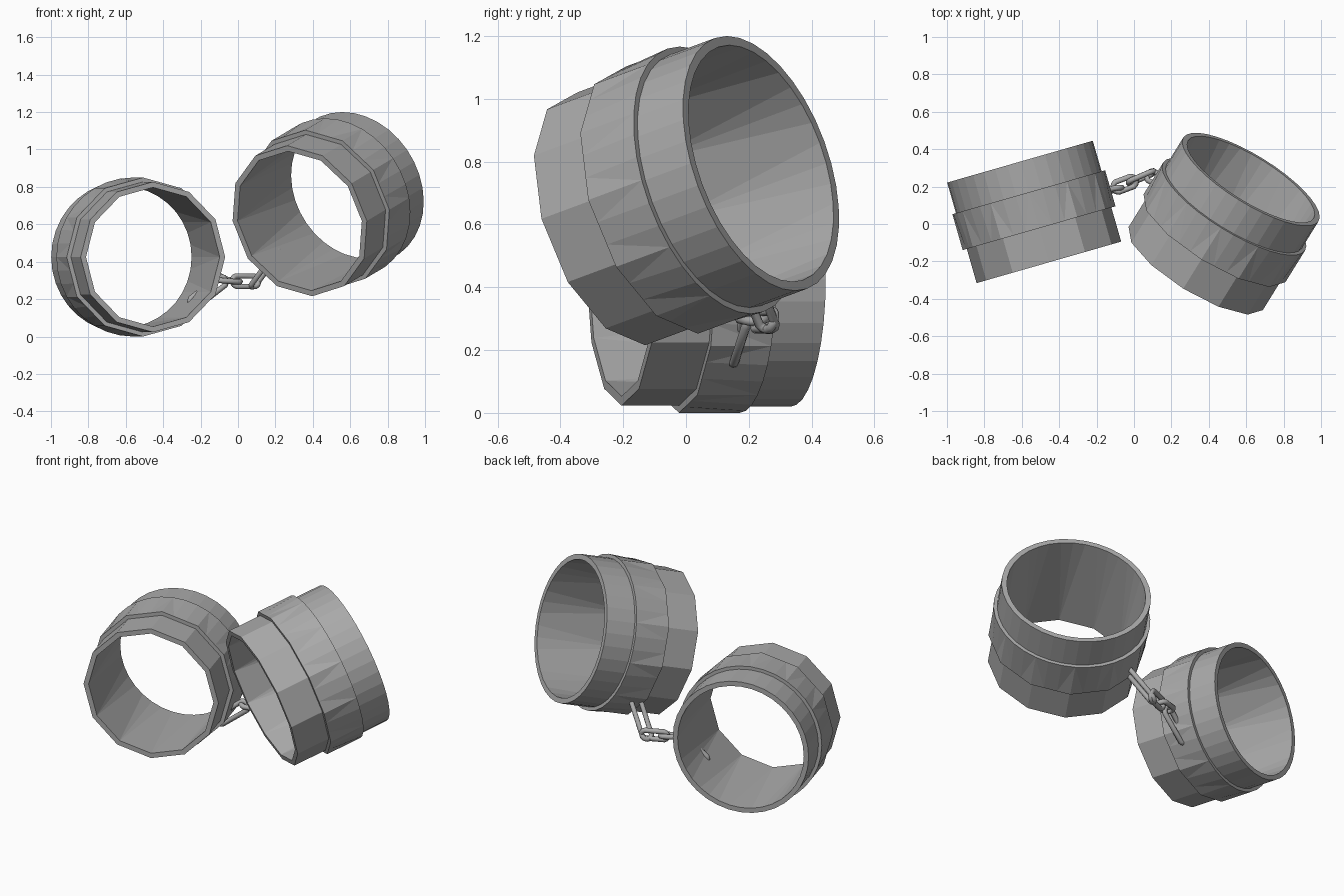
import bpy
import bmesh
from math import pi, cos, sin, radians
from mathutils import Vector, Matrix

if "Cube" in bpy.data.objects:
    bpy.data.objects.remove(bpy.data.objects["Cube"], do_unlink=True)

steel = bpy.data.materials.new("grey_steel")
steel.use_nodes = True
colour = (0.4, 0.4, 0.4, 1)
steel.diffuse_color = colour
steel.node_tree.nodes["Principled BSDF"].inputs["Base Color"].default_value = colour

SIDES, SPLIT = 12, 3     # coarse front polygon, each side split for the round back


def frame(start, end):
    """Unit axis from start to end with two vectors square to it."""
    axis = (Vector(end) - Vector(start)).normalized()
    up = Vector((0, 0, 1))
    up = (up - axis * up.dot(axis)).normalized()
    return axis, axis.cross(up).normalized(), up


def finish(bm, name):
    bmesh.ops.recalc_face_normals(bm, faces=bm.faces)
    mesh = bpy.data.meshes.new(name)
    bm.to_mesh(mesh)
    bm.free()
    mesh.materials.append(steel)
    obj = bpy.data.objects.new(name, mesh)
    bpy.context.collection.objects.link(obj)
    return obj


def skin(bm, rings):
    """Join closed rings of points into a closed loop of quads."""
    loops = [[bm.verts.new(p) for p in ring] for ring in rings]
    for a, b in zip(loops, loops[1:] + loops[:1]):
        for i in range(len(a)):
            j = (i + 1) % len(a)
            bm.faces.new((a[i], a[j], b[j], b[i]))


# Cuff section: distance along axis, radius, whether the ring is coarse
SECTION = [(0, 0.372, True), (0, 0.402, True), (0.19, 0.402, True),
           (0.19, 0.425, True), (0.39, 0.425, False), (0.39, 0.405, False),
           (0.56, 0.405, False), (0.56, 0.376, False)]


def cuff(name, start, end, scale):
    axis, side, up = frame(start, end)
    rings = []
    for t, r, coarse in SECTION:
        ring = []
        for i in range(SIDES * SPLIT):
            corner, k = divmod(i, SPLIT)

            def on_circle(step):
                ang = 2 * pi * step / SIDES
                return side * cos(ang) + up * sin(ang)
            if coarse:
                p = on_circle(corner).lerp(on_circle(corner + 1), k / SPLIT)
            else:
                p = on_circle(i / SPLIT)
            ring.append(Vector(start) + (axis * t + p * r) * scale)
        rings.append(ring)
    bm = bmesh.new()
    skin(bm, rings)
    bmesh.ops.triangulate(bm, faces=bm.faces)
    finish(bm, name)


cuff("right_cuff", (-0.455, -0.205, 0.425), (-0.61, 0.335, 0.425), 1.0)
cuff("left_cuff", (0.33, -0.238, 0.618), (0.626, 0.24, 0.795), 1.05)


# Chain links: stadium shaped rings of round wire
def link(name, start, end, roll, half_width=0.03, wire=0.015):
    axis, side, up = frame(start, end)
    across = Matrix.Rotation(radians(roll), 3, axis) @ side
    normal = axis.cross(across)
    mid = (Vector(start) + Vector(end)) / 2
    straight = (Vector(end) - Vector(start)).length / 2 - half_width
    rings = []
    for i in range(12):
        ang = 2 * pi * (i + 0.5) / 12
        out = axis * cos(ang) + across * sin(ang)
        shift = axis * (straight if cos(ang) > 0 else -straight)
        centre = mid + shift + out * half_width
        rings.append([centre + (out * cos(b) + normal * sin(b)) * wire
                      for b in (2 * pi * k / 8 for k in range(8))])
    bm = bmesh.new()
    skin(bm, rings)
    obj = finish(bm, name)
    for poly in obj.data.polygons:
        poly.use_smooth = True


link("chain_link_1", (-0.25, 0.15, 0.17), (-0.07, 0.195, 0.31), 80)
link("chain_link_2", (-0.11, 0.19, 0.305), (0.01, 0.235, 0.295), 10)
link("chain_link_3", (-0.03, 0.22, 0.295), (0.11, 0.28, 0.295), 75)
link("chain_link_4", (0.075, 0.265, 0.265), (0.22, 0.19, 0.46), 0)
